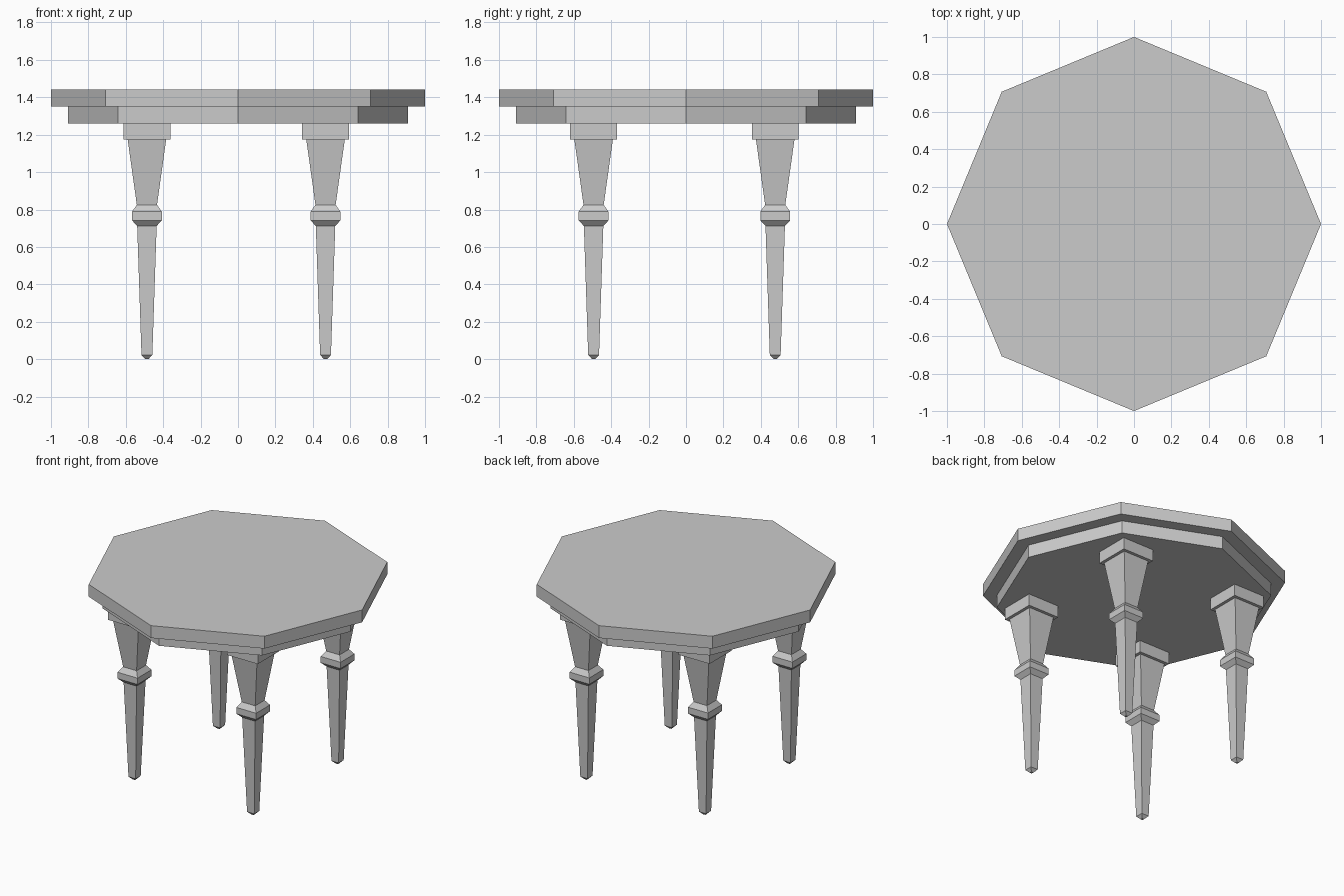
import bpy
import bmesh
import math

cube = bpy.data.objects.get("Cube")
if cube:
    bpy.data.objects.remove(cube, do_unlink=True)

grey = bpy.data.materials.new("plain grey")
grey.use_nodes = True
colour = (0.6, 0.6, 0.6, 1)
grey.diffuse_color = colour
grey.node_tree.nodes["Principled BSDF"].inputs["Base Color"].default_value = colour


def loft(name, sides, profile, location=(0, 0, 0), turn=0.0):
    """Stack regular rings of (radius, height) into a closed flat-sided solid."""
    bm = bmesh.new()
    rings = []
    for radius, z in profile:
        angles = [turn + math.tau * i / sides for i in range(sides)]
        rings.append([bm.verts.new((radius * math.cos(a), radius * math.sin(a), z))
                      for a in angles])
    for low, high in zip(rings, rings[1:]):
        for i in range(sides):
            j = (i + 1) % sides
            bm.faces.new((low[i], low[j], high[j], high[i]))
    bm.faces.new(rings[0][::-1])
    bm.faces.new(rings[-1])
    mesh = bpy.data.meshes.new(name)
    bm.to_mesh(mesh)
    bm.free()
    mesh.materials.append(grey)
    obj = bpy.data.objects.new(name, mesh)
    obj.location = location
    bpy.context.collection.objects.link(obj)
    return obj


# Octagonal top with a smaller apron beneath it
loft("table_top", 8, [(1.0, 1.352), (1.0, 1.442)])
loft("apron", 8, [(0.908, 1.26), (0.908, 1.352)])

# Square leg profile (half width, height): foot, shaft, collar, upper taper, cap
leg_profile = [(0.008, 0.0), (0.029, 0.022), (0.052, 0.712),
               (0.08, 0.742), (0.08, 0.788), (0.054, 0.825),
               (0.103, 1.175), (0.125, 1.175), (0.125, 1.26)]
square = [(half * math.sqrt(2), z) for half, z in leg_profile]

for side, x in (("right", -0.487), ("left", 0.468)):
    for end, y in (("front", -0.494), ("back", 0.477)):
        loft(f"{end}_{side}_leg", 4, square, (x, y, 0), math.pi / 4)
